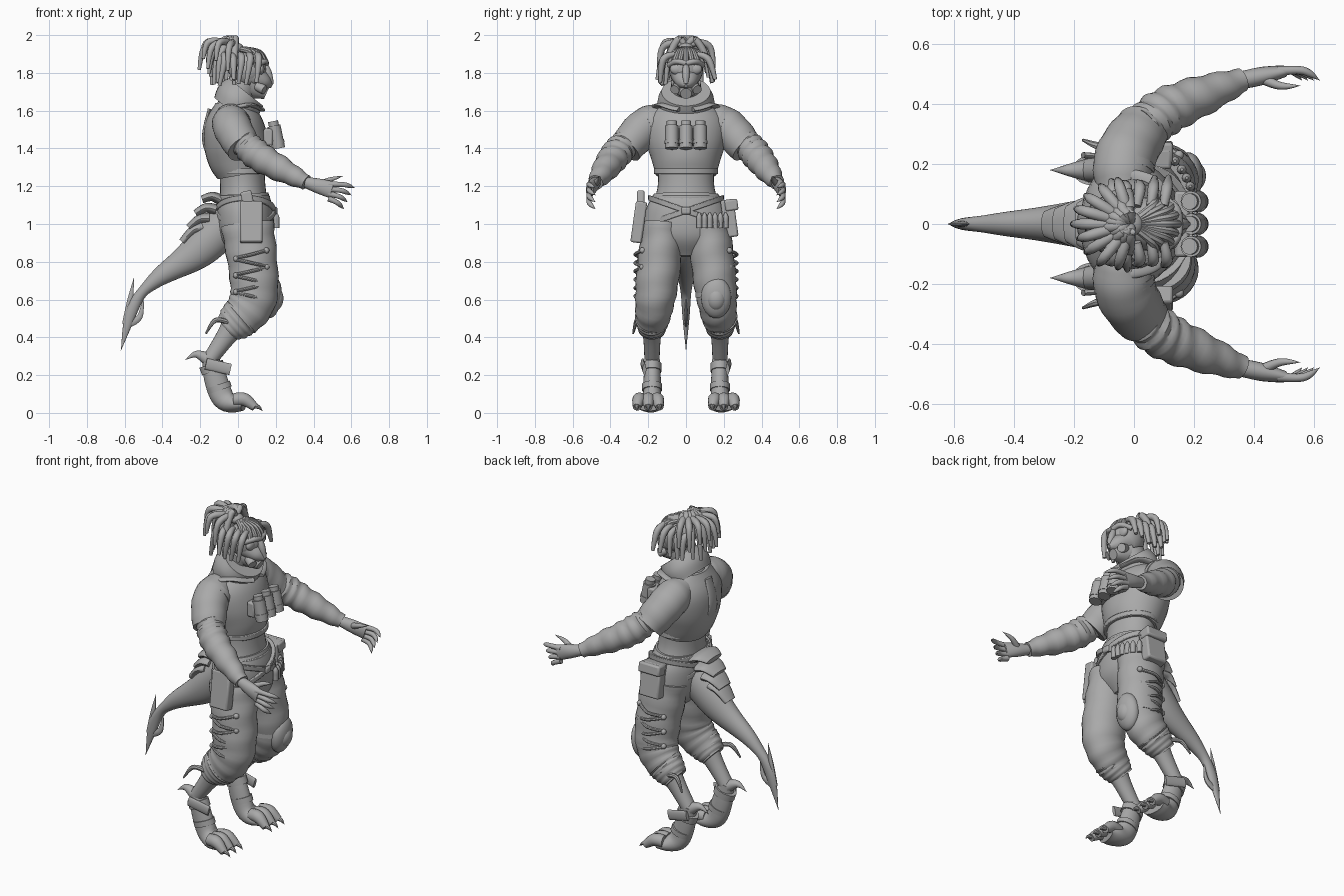
import bpy, bmesh, random
from math import sin, cos, pi, radians, sqrt
from mathutils import Vector, Matrix

random.seed(4)
if "Cube" in bpy.data.objects:
    bpy.data.objects.remove(bpy.data.objects["Cube"])

grey = bpy.data.materials.new("plain grey")
grey.use_nodes = True
grey.diffuse_color = (.4, .4, .4, 1)
grey.node_tree.nodes["Principled BSDF"].inputs["Base Color"].default_value = grey.diffuse_color
parts = []


def finish(name, mesh_data, bevel=0):
    """Turn a bmesh into a named, coloured object."""
    bmesh.ops.recalc_face_normals(mesh_data, faces=mesh_data.faces)
    mesh = bpy.data.meshes.new(name)
    mesh_data.to_mesh(mesh)
    mesh_data.free()
    mesh.materials.append(grey)
    part = bpy.data.objects.new(name, mesh)
    bpy.context.collection.objects.link(part)
    if bevel:
        modifier = part.modifiers.new("soft edges", "BEVEL")
        modifier.width = bevel
        modifier.segments = 2
    parts.append(part)


def along(values, t):
    """Smooth interpolation through evenly spaced numbers or vectors."""
    last = len(values) - 1
    index = min(int(t * last), last - 1)
    t = t * last - index
    a, b, c, d = (values[max(0, min(last, k))] for k in range(index - 1, index + 3))
    return b + (c - a + (2 * a - 5 * b + 4 * c - d + (3 * (b - c) + d - a) * t) * t) * t / 2


def tube(name, path, widths, depths=None, side=1, sides=20, steps=16, fold=0):
    """Loft ellipses along a path; side=-1 mirrors it, fold adds cloth wrinkles."""
    path = [Vector((x, y * side, z)) for x, y, z in path]
    depths = depths or widths
    centres = [along(path, i / steps) for i in range(steps + 1)]
    chord = (path[-1] - path[0]).normalized()
    reference = Vector((1, 0, 0)) if abs(chord.y) > .9 else Vector((0, 1, 0))
    mesh_data = bmesh.new()
    rings = []
    for i, centre in enumerate(centres):
        tangent = (centres[min(i + 1, steps)] - centres[max(i - 1, 0)]).normalized()
        across = (reference - tangent * reference.dot(tangent)).normalized()
        outward = tangent.cross(across)
        width = max(along(widths, i / steps), .001)
        depth = max(along(depths, i / steps), .001)
        ring = []
        for j in range(sides):
            angle = 2 * pi * j / sides
            swell = 1 + fold * sin(i * 1.6 + cos(angle) * 1.5)
            offset = across * cos(angle) * width + outward * sin(angle) * depth
            ring.append(mesh_data.verts.new(centre + swell * offset))
        rings.append(ring)
    for low, high in zip(rings, rings[1:]):
        for j in range(sides):
            k = (j + 1) % sides
            mesh_data.faces.new((low[j], low[k], high[k], high[j]))
    mesh_data.faces.new(rings[0])
    mesh_data.faces.new(rings[-1])
    finish(name, mesh_data)


def placement(location, size, axis, tilt):
    return Matrix.Translation(location) @ Matrix.Rotation(radians(tilt), 4, axis) @ Matrix.Diagonal((*size, 1))


def ball(name, location, size, tilt=0):
    mesh_data = bmesh.new()
    bmesh.ops.create_uvsphere(mesh_data, u_segments=24, v_segments=14, radius=1)
    mesh_data.transform(placement(location, size, "Y", tilt))
    finish(name, mesh_data)


def box(name, location, size, axis="Y", tilt=0):
    mesh_data = bmesh.new()
    bmesh.ops.create_cube(mesh_data, size=1)
    mesh_data.transform(placement(location, size, axis, tilt))
    finish(name, mesh_data, bevel=.01)


def belt(name, location, size, slope=0):
    """Flat band round the body, sheared so that it can hang to one side."""
    mesh_data = bmesh.new()
    bmesh.ops.create_cone(mesh_data, cap_ends=True, segments=40, radius1=1, radius2=1, depth=1)
    shear = Matrix.Identity(4)
    shear[2][1] = slope
    mesh_data.transform(Matrix.Translation(location) @ shear @ Matrix.Diagonal((*size, 1)))
    finish(name, mesh_data, bevel=.004)


def shift(point, x=0, y=0, z=0):
    return point + Vector((x, y, z))


# Joints of the left side, mirrored for the right
chest_side, shoulder = Vector((-.04, .1, 1.56)), Vector((-.03, .22, 1.51))
elbow, wrist, knuckle = Vector((.03, .32, 1.4)), Vector((.36, .48, 1.22)), Vector((.5, .51, 1.18))
hip, knee, cuff = Vector((.05, .12, 1)), Vector((.085, .16, .63)), Vector((-.01, .18, .48))
ankle, sole, toes = Vector((-.15, .18, .28)), Vector((-.08, .18, .08)), Vector((.03, .2, .04))

# Trunk: vest, waist, trouser seat and belts
tube("vest", [(.02, 0, 1.26), (-.01, 0, 1.43), (-.04, 0, 1.65)],
     [.16, .18, .21, .21, .12], [.13, .16, .17, .15, .08], sides=32)
tube("waist", [(.03, 0, 1.1), (.02, 0, 1.3)], [.18, .15, .15], [.13, .12, .12], sides=32)
tube("trouser_seat", [(.05, 0, .83), (.03, 0, 1.16)], [.08, .21, .215, .17], [.07, .14, .15, .13], sides=32)
belt("vest_hem", (.02, 0, 1.28), (.14, .17, .03))
belt("waist_belt", (.03, 0, 1.13), (.14, .18, .04))
for slope in (-.35, .35):
    belt("slung_belt", (.04, 0, 1.07), (.16, .2, .03), slope)
box("buckle", (.2, 0, 1.07), (.02, .05, .04))
tube("spine_pad", [(-.11, 0, 1.27), (-.18, 0, 1.44), (-.15, 0, 1.61)], [.03, .04, .03], [.01])

# Neck and tilted collar
tube("neck", [(-.04, 0, 1.6), (.03, 0, 1.75)], [.08])
tube("collar", [(-.04, 0, 1.6), (.04, 0, 1.7)], [.14, .15, .13], [.11, .13, .12], sides=32)

# Masked head
ball("skull", (.05, 0, 1.82), (.1, .09, .1))
tube("snout", [(.07, 0, 1.79), (.18, 0, 1.73)], [.08, .07, .05, .01], [.08, .06, .04, .01])
tube("jaw", [(.06, 0, 1.73), (.15, 0, 1.69)], [.07, .03])
tube("nose_ridge", [(.14, 0, 1.86), (.18, 0, 1.74)], [.01, .02, .01], sides=10)
for side in (1, -1):
    ball("eye_lens", (.12, .045 * side, 1.82), (.02, .04, .03))
    tube("brow", [(.15, 0, 1.85), (.14, .05, 1.86), (.09, .09, 1.84)], [.015], side=side, sides=10)
    tube("mask_filter", [(.1, .04, 1.73), (.14, .06, 1.71)], [.025], side=side)
    tube("lapel", [(.12, .03, 1.61), (.06, .12, 1.63), (-.04, .18, 1.61)], [.03, .04, .01], [.012], side=side)

# Locks: braided rows on the skull, a swept-back bunch and hanging sides
knot = Vector((-.01, 0, 1.93))
ball("hair_tie", knot, (.04, .04, .03))
for i in range(9):
    angle = (i / 4 - 1) * 1.4
    row = Vector((cos(angle), sin(angle), 0)) * .1
    tube("braided_row", [shift(row, .05, z=1.85), shift(row * .6, .05, z=1.91), knot], [.015], sides=8)
for i in range(19):
    angle = (i / 18 - .5) * 3
    layer = i % 2
    sweep = Vector((-cos(angle), .8 * sin(angle), 0)) * (random.uniform(.13, .15) + .05 * layer)
    drop = random.uniform(-.05, .03)
    tube("back_lock", [knot, shift(knot + sweep * .35, z=.05 - .02 * layer),
                       shift(knot + sweep * .85, z=.02 - .05 * (1 - layer) + drop / 2),
                       shift(knot + sweep, z=drop - .15 + .07 * layer)], [.014, .019, .018, .009], sides=10)
for side in (1, -1):
    for i in range(5):
        root = Vector((.1 - .045 * i, .06, 1.9))
        sway = random.uniform(-.02, .02)
        tube("side_lock", [root, shift(root, .01, .06, -.03), shift(root, sway, .08 + sway, sway - .15)],
             [.014, .019, .01], side=side, sides=10)

for side in (1, -1):
    # Arms: short sleeve over wrinkled long sleeve, then the open hand
    tube("short_sleeve", [chest_side, shoulder, elbow], [.08, .1, .1, .09], side=side, sides=28, fold=.015)
    tube("long_sleeve", [shift(elbow, z=.03), elbow.lerp(wrist, .3) + Vector((0, .02, 0)), wrist],
         [.07, .08, .07, .04], side=side, sides=28, steps=24, fold=.06)
    tube("armhole_trim", [chest_side.lerp(shoulder, .6), chest_side.lerp(shoulder, .8)], [.102],
         side=side, sides=28)
    tube("palm", [wrist, wrist.lerp(knuckle, .5), knuckle], [.03, .03, .02], [.03, .04, .045], side=side)
    for i in range(4):
        base = shift(knuckle, -.02, z=.03 - .025 * i)
        tip = Vector((.62 - .02 * i, .48, 1.19 - .037 * i))
        tube("finger", [base, shift(base.lerp(tip, .6), y=.02, z=.01), tip], [.017, .014, .012, 0],
             side=side, sides=10)
    thumb_root = wrist.lerp(knuckle, .4)
    tube("thumb", [thumb_root, shift(thumb_root, .07, -.03, .03), shift(thumb_root, .14, -.03, .05)],
         [.02, .016, .01, 0], side=side, sides=10)

    # Legs: baggy trousers, rolled cuff with a hanging strap, shin
    tube("trouser_leg", [hip, knee, cuff], [.11, .115, .1, .085], [.14, .13, .12, .1],
         side=side, sides=28, steps=24, fold=.025)
    tube("trouser_cuff", [shift(cuff, .03, z=.03), shift(cuff, -.05, z=-.04)], [.09, .08, .07], [.11, .1, .07],
         side=side, sides=28, fold=.03)
    tube("cuff_strap", [shift(cuff, -.04, .06), shift(cuff, -.11, .08, .01), shift(cuff, -.16, .1, -.06)],
         [.013, .013, .005], side=side, sides=8)
    tube("shin", [cuff, ankle], [.06, .045, .04], [.07, .05, .04], side=side)

    # Clawed feet with heel spurs and straps
    tube("foot", [shift(ankle, z=.02), sole, toes], [.04, .045, .05, .07, .07], [.04, .06, .06, .045, .03],
         side=side, sides=28)
    tube("heel_spur", [ankle, shift(ankle, -.07, z=.03), shift(ankle, -.13)], [.04, .02, 0], side=side, sides=10)
    tube("ankle_strap", [ankle.lerp(sole, .1), ankle.lerp(sole, .3)], [.05], [.065], side=side, sides=28)
    tube("ankle_plate", [shift(ankle, -.02, .05, -.02), shift(ankle, .11, .04, -.05)], [.01], [.03], side=side)
    tube("instep_wrap", [ankle.lerp(sole, .65), ankle.lerp(sole, .8)], [.053], [.064], side=side, sides=28)
    for spread in (-1, 0, 1):
        base = shift(toes, -.05, .04 * spread, .03)
        tip = shift(toes, .06, .06 * spread, -.01)
        tube("toe", [base, shift(base.lerp(tip, .5), z=.02), tip], [.035, .035, .022], side=side, sides=12)
        tube("toe_claw", [shift(tip, -.01, z=.01), shift(tip, .02), shift(tip, .04, z=-.02)], [.016, .01, 0],
             side=side, sides=8)

    # Zigzag lacing on the outer trouser leg
    lacing = [Vector((.07 + .08 * cos(pi * i / 2), .23 + .04 * (i % 2), .86 - .022 * i)) for i in range(13)]
    tube("trouser_lace", lacing, [.009], side=side, sides=8, steps=48)
    for x, y, z in lacing[::2]:
        ball("lace_stud", (x, y * side, z), (.016, .016, .016))

# Knee guard on the left leg
ball("knee_guard", (.18, .16, .61), (.05, .08, .11), 8)
ball("knee_guard_boss", (.2, .16, .6), (.04, .05, .06), 8)
tube("knee_strap", [shift(knee, z=-.02), shift(knee, z=.01)], [.11], [.125], sides=28)

# Chest canisters on a rack
box("canister_rack", (.16, 0, 1.46), (.05, .22, .09))
for y in (-.075, 0, .075):
    foot, head = Vector((.215, y, 1.4)), Vector((.19, y, 1.52))
    tube("canister", [foot, head], [.035])
    tube("canister_cap", [head, head.lerp(foot, -.2)], [.027])
    tube("canister_band", [foot.lerp(head, .2), foot.lerp(head, .35)], [.038])

# Hip gear: cartridges, pouch, holster
for i in range(6):
    y = .07 + .028 * i
    base = Vector((.05 + .16 * sqrt(1 - (y / .25) ** 2), y, .98))
    tube("cartridge", [base, shift(base, z=.08)], [.015, .015, .015, .005], sides=12)
box("pouch", (.06, .23, 1.03), (.13, .07, .2), "X", 8)
box("pouch_flap", (.06, .24, 1.1), (.14, .07, .06), "X", 8)
box("holster", (.07, -.25, 1.01), (.12, .06, .22), "X", -8)
box("holster_grip", (.05, -.24, 1.13), (.06, .04, .09), "Y", -12)

# Tail with overlapping guards and a barbed tip
tube("tail", [(-.02, 0, 1.04), (-.22, 0, .85), (-.44, 0, .7), (-.55, 0, .57), (-.62, 0, .33)],
     [.1, .08, .05, .03, .02, 0], [.1, .1, .06, .03, .03, 0], sides=24, steps=30)
for i in range(4):
    start = Vector((-.08 - .035 * i, 0, 1.12 - .045 * i))
    end = shift(start, -.11, z=.01 - .03 * i)
    breadth = .1 - .012 * i
    tube("tail_guard", [start, shift(start.lerp(end, .5), z=.02), end], [breadth, breadth, breadth * .7], [.03, .02])
for x, z in ((-.55, .72), (-.5, .63)):
    tube("tail_barb", [(-.59, 0, .47), (x - .02, 0, z - .12), (x, 0, z)], [.01, .01, 0], [.025, .016, 0], sides=10)

# Smooth shading with crisp rims
bpy.ops.object.select_all(action="DESELECT")
for part in parts:
    part.select_set(True)
bpy.context.view_layer.objects.active = parts[0]
bpy.ops.object.shade_smooth_by_angle(angle=radians(40))
